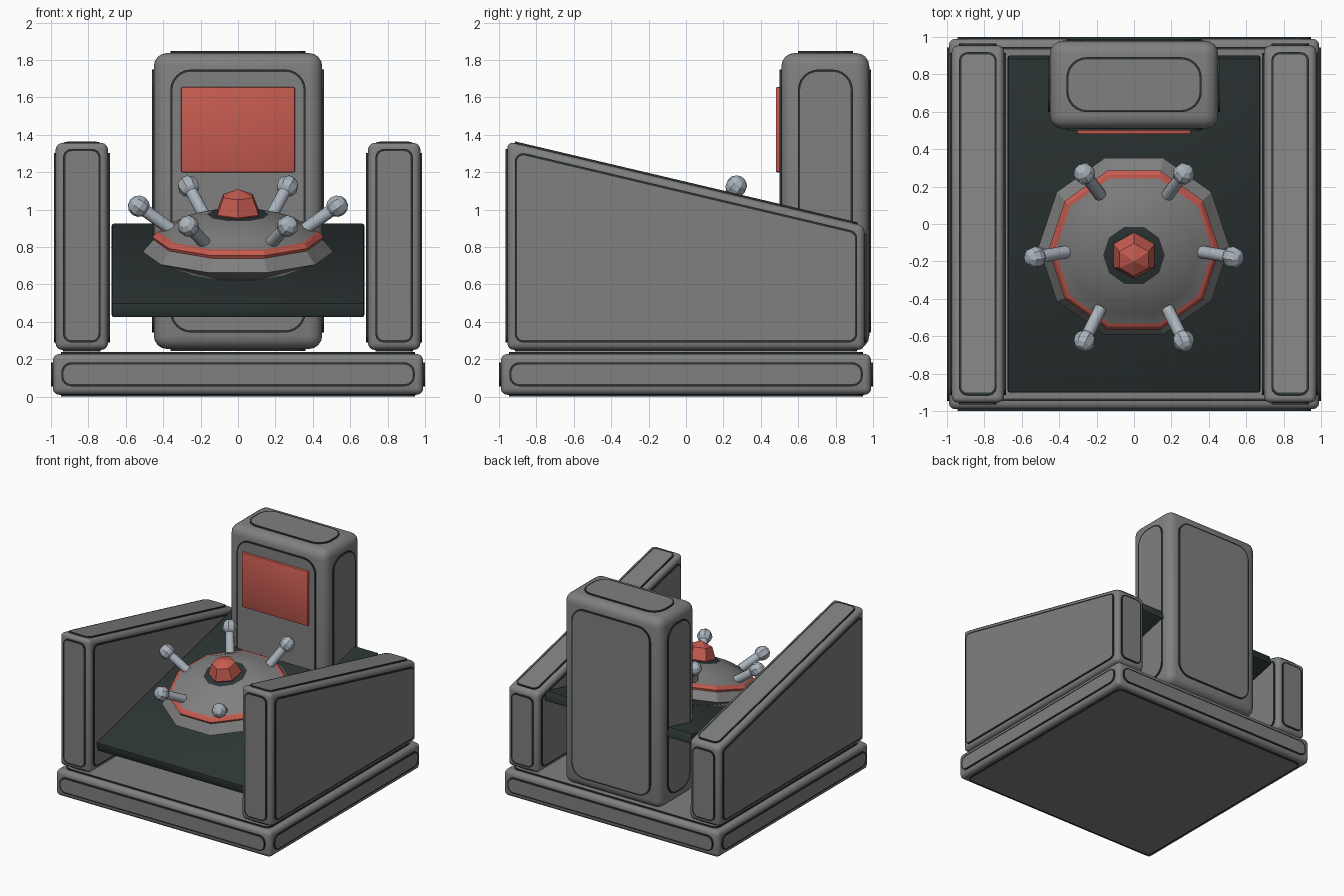
import bpy, bmesh, math
from mathutils import Vector, Matrix

if "Cube" in bpy.data.objects:
    bpy.data.objects.remove(bpy.data.objects["Cube"])


def material(name, rgb):
    m = bpy.data.materials.new(name)
    m.diffuse_color = (*rgb, 1)
    m.use_nodes = True
    m.node_tree.nodes["Principled BSDF"].inputs["Base Color"].default_value = m.diffuse_color
    return m


GRAY = material("mid_gray", (0.215, 0.215, 0.215))
DARK = material("charcoal", (0.026, 0.036, 0.036))
RED = material("coral_red", (0.56, 0.105, 0.08))
PALE = material("pale_steel", (0.40, 0.45, 0.50))


def finish(name, bm, mats, matrix=Matrix(), angle=30):
    mesh = bpy.data.meshes.new(name)
    bmesh.ops.recalc_face_normals(bm, faces=bm.faces)
    bm.to_mesh(mesh)
    bm.free()
    for m in mats:
        mesh.materials.append(m)
    mesh.shade_smooth()
    mesh.set_sharp_from_angle(angle=math.radians(angle))
    ob = bpy.data.objects.new(name, mesh)
    ob.matrix_world = matrix
    bpy.context.collection.objects.link(ob)
    return ob


def add_panel(bm, corners, normal, inset, radius, thick=0.01, rim=0.012):
    """Raised rounded plate with dark sides and rim on one flat face."""
    n = len(corners)
    edges = [(corners[(i + 1) % n] - corners[i]).normalized() for i in range(n)]
    outs = [e.cross(normal) for e in edges]
    centres = []
    for i in range(n):
        a, b = outs[i - 1], outs[i]
        centres.append(corners[i] - (a + b) * ((inset + radius) / (1 + a.dot(b))))

    def loop(r, h):
        pts = []
        for i in range(n):
            for k in range(7):
                d = outs[i - 1].slerp(outs[i], k / 6)
                pts.append(bm.verts.new(centres[i] + d * r + normal * h))
        return pts

    loops = [loop(radius, -0.005), loop(radius, thick), loop(radius - rim, thick)]
    for lo, hi in zip(loops, loops[1:]):
        for i in range(len(lo)):
            j = (i + 1) % len(lo)
            bm.faces.new((lo[i], lo[j], hi[j], hi[i])).material_index = 1
    bm.faces.new(loops[2])


def panelled_block(name, x0, x1, profile, bevel, inset, radius):
    """Side profile (y, z) extruded along x, rounded, with a plate on every face."""
    bm = bmesh.new()
    a = [bm.verts.new((x0, y, z)) for y, z in profile]
    b = [bm.verts.new((x1, y, z)) for y, z in profile]
    n = len(a)
    bm.faces.new(a)
    bm.faces.new(b)
    for i in range(n):
        j = (i + 1) % n
        bm.faces.new((a[i], a[j], b[j], b[i]))
    bmesh.ops.recalc_face_normals(bm, faces=bm.faces)
    bm.normal_update()
    sides = [([v.co.copy() for v in f.verts], f.normal.copy()) for f in bm.faces]
    bmesh.ops.bevel(bm, geom=bm.edges[:], offset=bevel, segments=4,
                    profile=0.5, affect='EDGES')
    for corners, normal in sides:
        add_panel(bm, corners, normal, inset, radius)
    return finish(name, bm, [GRAY, DARK])


def box_profile(y0, y1, z0, z1):
    return [(y0, z0), (y1, z0), (y1, z1), (y0, z1)]


def box(name, size, mat, matrix, bevel):
    bm = bmesh.new()
    bmesh.ops.create_cube(bm, size=1, matrix=Matrix.Diagonal((*size, 1)))
    bmesh.ops.bevel(bm, geom=bm.edges[:], offset=bevel, segments=2,
                    profile=0.5, affect='EDGES')
    return finish(name, bm, [mat], matrix)


# Base, side walls and rear tower
panelled_block("base", -0.99, 0.99, box_profile(-0.99, 0.99, 0.01, 0.228),
               0.035, 0.045, 0.055)
wall = [(-0.955, 0.25), (0.955, 0.25), (0.955, 0.913), (-0.955, 1.364)]
for side, x in (("left", -0.835), ("right", 0.835)):
    panelled_block(side + "_wall", x - 0.14, x + 0.14, wall, 0.035, 0.04, 0.045)
panelled_block("tower", -0.45, 0.45, box_profile(0.51, 0.98, 0.255, 1.837),
               0.07, 0.088, 0.11)

# Screen on the tower
box("screen", (0.61, 0.04, 0.455), RED, Matrix.Translation((0, 0.5, 1.427)), 0.008)

# Tilted deck
tilt = Matrix.Rotation(math.radians(13.4), 4, 'X')
box("deck", (1.35, 1.837, 0.08), DARK, Matrix.Translation((0, 0, 0.675)) @ tilt, 0.01)

# Ten-sided saucer, lying on the deck
saucer_frame = Matrix.Translation((0, -0.12, 0.775)) @ tilt
# radius, height, material of the band that starts here
rings = [(0.30, -0.09, 0), (0.51, 0.0, 0), (0.452, 0.066, 1), (0.458, 0.082, 1),
         (0.438, 0.102, 1), (0.42, 0.106, 0), (0.35, 0.145, 0), (0.26, 0.18, 0),
         (0.165, 0.205, 2), (0.10, 0.21, 2)]
bm = bmesh.new()
loops = [[bm.verts.new((r * math.cos(k * math.tau / 10), r * math.sin(k * math.tau / 10), h))
          for k in range(10)] for r, h, _ in rings]
for (lo, hi), (_, _, mat) in zip(zip(loops, loops[1:]), rings):
    for i in range(10):
        j = (i + 1) % 10
        bm.faces.new((lo[i], lo[j], hi[j], hi[i])).material_index = mat
bm.faces.new(loops[0])
bm.faces.new(loops[-1]).material_index = 2
finish("saucer", bm, [GRAY, RED, DARK], saucer_frame, 25)

# Faceted beacon on top
bm = bmesh.new()
bmesh.ops.create_uvsphere(bm, u_segments=6, v_segments=4, radius=0.128)
finish("beacon", bm, [RED], saucer_frame @ Matrix.Translation((0, 0, 0.216)), 20)

# Six pins with ball ends around the saucer
for k in range(6):
    spin = saucer_frame @ Matrix.Rotation(k * math.pi / 3, 4, 'Z')
    start, end = Vector((0.36, 0, 0.125)), Vector((0.53, 0, 0.25))
    aim = (end - start).to_track_quat('Z', 'Y').to_matrix().to_4x4()
    bm = bmesh.new()
    bmesh.ops.create_cone(bm, cap_ends=True, segments=10, radius1=0.034, radius2=0.034,
                          depth=(end - start).length,
                          matrix=Matrix.Translation((start + end) / 2) @ aim)
    finish(f"pin_{k + 1}", bm, [PALE], spin, 40)
    bm = bmesh.new()
    bmesh.ops.create_uvsphere(bm, u_segments=8, v_segments=6, radius=0.059,
                              matrix=Matrix.Translation(end) @ aim)
    finish(f"pin_ball_{k + 1}", bm, [PALE], spin, 20)
